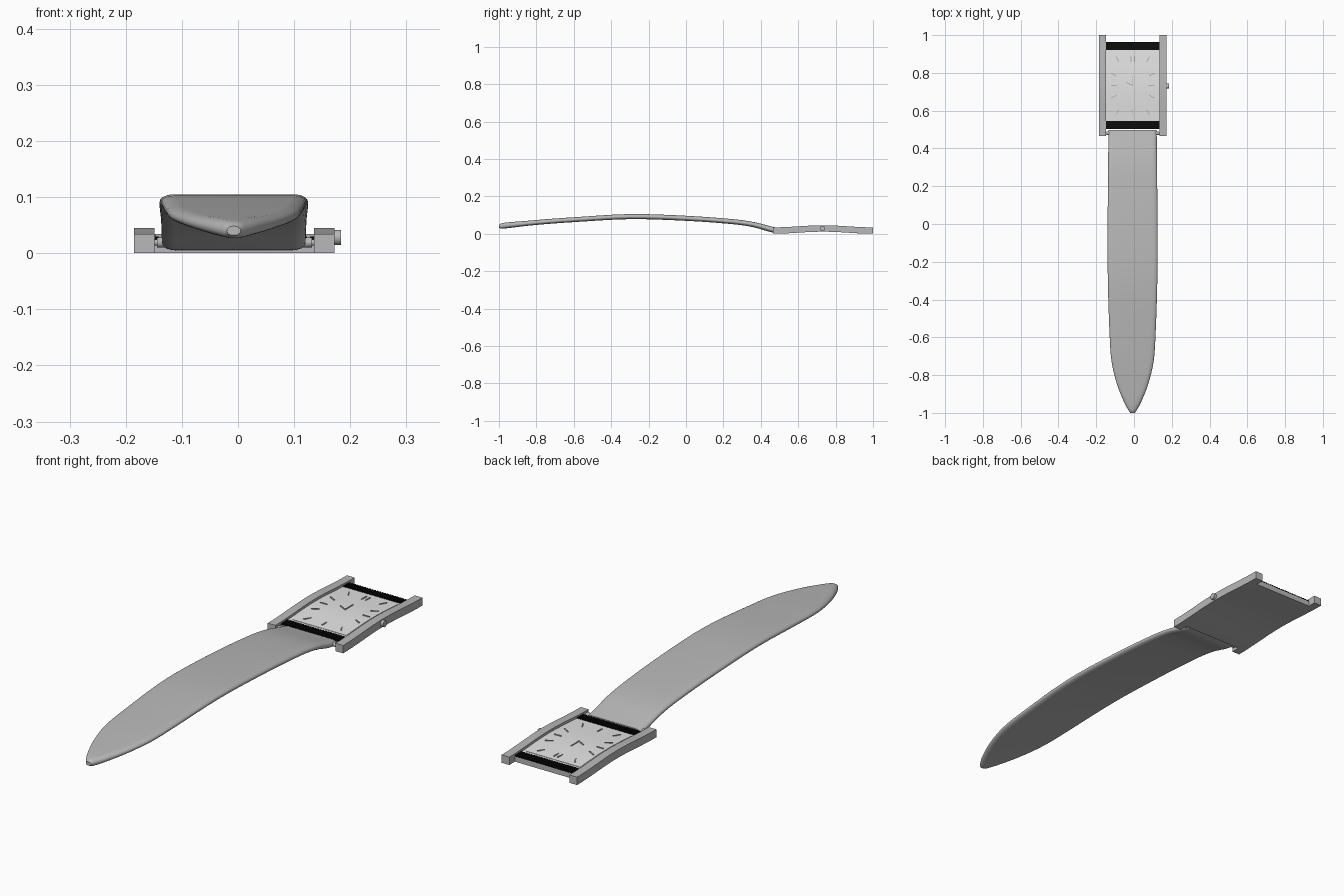
import bpy, bmesh, math
from mathutils import Matrix, Vector

if "Cube" in bpy.data.objects:
    bpy.data.objects.remove(bpy.data.objects["Cube"])

CX, CY = -0.0065, 0.7325      # centre of the watch case
HALF = 0.2675                 # half length of the side rails


def material(name, v):
    m = bpy.data.materials.new(name)
    m.diffuse_color = (v, v, v, 1)
    m.use_nodes = True
    m.node_tree.nodes["Principled BSDF"].inputs["Base Color"].default_value = m.diffuse_color
    return m


STEEL = material("steel grey", 0.48)
STRAP = material("strap grey", 0.48)
DIAL = material("dial silver", 0.78)
BLACK = material("black", 0.004)


def arch(y):
    """Height of the gentle curve that the whole case follows."""
    t = min(1, abs(y - CY) / HALF)
    return 0.0055 * (1 + math.cos(math.pi * t))


def finish(bm, name, mat, smooth=True):
    bmesh.ops.recalc_face_normals(bm, faces=bm.faces[:])
    me = bpy.data.meshes.new(name)
    bm.to_mesh(me)
    bm.free()
    me.materials.append(mat)
    ob = bpy.data.objects.new(name, me)
    bpy.context.collection.objects.link(ob)
    if smooth:
        bpy.context.view_layer.objects.active = ob
        ob.select_set(True)
        bpy.ops.object.shade_smooth_by_angle(angle=math.radians(35))
        ob.select_set(False)
    return ob


def loft(bm, rings):
    vs = [[bm.verts.new(p) for p in r] for r in rings]
    n = len(vs[0])
    for a, b in zip(vs, vs[1:]):
        for i in range(n):
            bm.faces.new((a[i], a[(i + 1) % n], b[(i + 1) % n], b[i]))
    bm.faces.new(vs[0])
    bm.faces.new(vs[-1])


def arched_bar(bm, x0, x1, y0, y1, z0, z1, steps=16):
    """Bar along y with rectangular section, bent along the case curve."""
    rings = []
    for i in range(steps + 1):
        y = y0 + (y1 - y0) * i / steps
        d = arch(y)
        rings.append([(x0, y, z0 + d), (x1, y, z0 + d), (x1, y, z1 + d), (x0, y, z1 + d)])
    loft(bm, rings)


def rod(bm, x0, x1, y, z, r, seg=20):
    mat = Matrix.Translation(((x0 + x1) / 2, y, z)) @ Matrix.Rotation(math.pi / 2, 4, 'Y')
    bmesh.ops.create_cone(bm, cap_ends=True, segments=seg, radius1=r, radius2=r,
                          depth=x1 - x0, matrix=mat)


def tick(bm, x, y, length, width, angle, z=0.0265, h=0.003):
    """Small raised baton on the dial."""
    mat = (Matrix.Translation((CX + x, CY + y, z + arch(CY + y)))
           @ Matrix.Rotation(angle, 4, 'Z') @ Matrix.Diagonal((length, width, h, 1)))
    bmesh.ops.create_cube(bm, size=1, matrix=mat)


# side rails
for side, name in ((-1, "left_rail"), (1, "right_rail")):
    bm = bmesh.new()
    xs = sorted((CX + side * 0.142, CX + side * 0.1785))
    arched_bar(bm, xs[0], xs[1], CY - HALF, CY + HALF, 0.0, 0.034)
    finish(bm, name, STEEL)

# case body between the rails
bm = bmesh.new()
arched_bar(bm, CX - 0.142, CX + 0.142, 0.502, 0.963, 0.0, 0.022)
finish(bm, "case_body", STEEL)

# dial and the thin border around it
bm = bmesh.new()
arched_bar(bm, CX - 0.1418, CX + 0.1418, 0.544, 0.921, 0.02, 0.0235)
finish(bm, "dial_border", DIAL)
bm = bmesh.new()
arched_bar(bm, CX - 0.128, CX + 0.128, 0.558, 0.907, 0.021, 0.025)
finish(bm, "dial", DIAL)

# ribbed black bands at both ends of the dial
for y0, name in ((0.502, "lower_band"), (0.921, "upper_band")):
    bm = bmesh.new()
    arched_bar(bm, CX - 0.1415, CX + 0.1415, y0, y0 + 0.042, 0.0205, 0.0245, 4)
    ribs = 24
    for i in range(ribs):
        x = CX - 0.138 + 0.276 * i / (ribs - 1)
        arched_bar(bm, x - 0.0035, x + 0.0035, y0, y0 + 0.042, 0.022, 0.0275, 4)
    finish(bm, name, BLACK, False)

# hour markers set around a rectangle
bm = bmesh.new()
for k in range(12):
    a = math.pi / 2 - k * math.pi / 6
    c, s = math.cos(a), math.sin(a)
    r = min(0.1 / max(abs(c), 1e-6), 0.14 / max(abs(s), 1e-6))
    offsets = (-0.009, 0.009) if k == 0 else (0,)
    for o in offsets:
        tick(bm, r * c + o, r * s, 0.032, 0.005, a)
finish(bm, "hour_markers", STEEL, False)

# hands
bm = bmesh.new()
tick(bm, 0.0, 0.025, 0.055, 0.004, math.pi / 2, 0.0275)
tick(bm, -0.016, 0.008, 0.04, 0.005, math.radians(153), 0.0275)
finish(bm, "hands", STEEL, False)

# winding crown
bm = bmesh.new()
rod(bm, 0.165, 0.184, 0.73, 0.028, 0.0135, 24)
finish(bm, "crown", STEEL)

# spring bar holding the strap
bm = bmesh.new()
rod(bm, CX - 0.145, CX + 0.145, 0.48, 0.019, 0.0055)
rod(bm, CX - 0.138, CX + 0.138, 0.48, 0.019, 0.009)
finish(bm, "spring_bar", STEEL)

# strap stations: y, half width, bottom z, top z
STATIONS = [(-1.0, 0.012, 0.032, 0.048), (-0.985, 0.022, 0.027, 0.056),
            (-0.95, 0.042, 0.030, 0.061), (-0.85, 0.082, 0.042, 0.069),
            (-0.73, 0.111, 0.053, 0.079), (-0.6, 0.121, 0.062, 0.088),
            (-0.3, 0.131, 0.078, 0.105), (0.0, 0.132, 0.069, 0.096),
            (0.25, 0.130, 0.051, 0.078), (0.36, 0.129, 0.035, 0.063),
            (0.46, 0.128, 0.007, 0.038), (0.497, 0.127, 0.005, 0.029)]


def smooth_stations(pts, sub=4):
    """Catmull-Rom curve through the stations."""
    P = [Vector(p) for p in pts]
    P = [2 * P[0] - P[1]] + P + [2 * P[-1] - P[-2]]
    out = []
    for i in range(1, len(P) - 2):
        a, b, c, d = P[i - 1:i + 3]
        m0 = (c - a) * ((c[0] - b[0]) / (c[0] - a[0]))
        m1 = (d - b) * ((c[0] - b[0]) / (d[0] - b[0]))
        for k in range(sub):
            t = k / sub
            out.append(b * (2 * t**3 - 3 * t**2 + 1) + m0 * (t**3 - 2 * t**2 + t)
                       + c * (3 * t**2 - 2 * t**3) + m1 * (t**3 - t**2))
    return out + [P[-2]]


bm = bmesh.new()
rings = []
for y, w, zb, zt in smooth_stations(STATIONS):
    h, zc = (zt - zb) / 2, (zt + zb) / 2
    rx, rz = min(0.026, w * 0.8), h * 0.92
    ring = []
    for sx, sz, start in ((1, 1, 0), (-1, 1, 90), (-1, -1, 180), (1, -1, 270)):
        for j in range(7):
            a = math.radians(start + 15 * j)
            ring.append((CX - 0.001 + sx * (w - rx) + rx * math.cos(a), y,
                         zc + sz * (h - rz) + rz * math.sin(a)))
    rings.append(ring)
loft(bm, rings)
finish(bm, "strap", STRAP)
